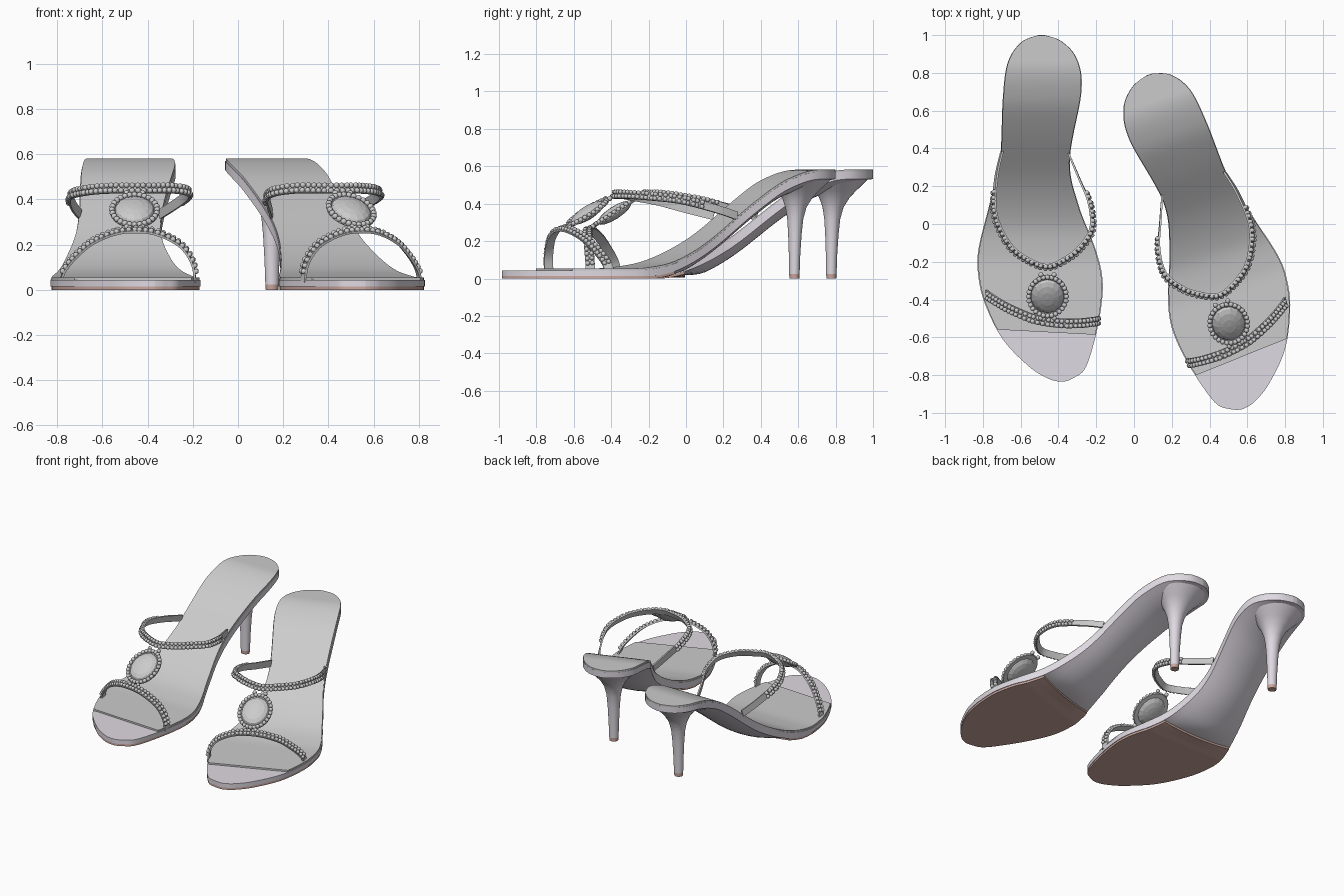
import bpy, bmesh, math
from mathutils import Vector, Matrix

if "Cube" in bpy.data.objects:
    bpy.data.objects.remove(bpy.data.objects["Cube"])

def material(name, rgb):
    m = bpy.data.materials.new(name)
    m.diffuse_color = (*rgb, 1)
    m.use_nodes = True
    m.node_tree.nodes["Principled BSDF"].inputs["Base Color"].default_value = m.diffuse_color
    return m

LILAC = material("lilac_leather", (0.74, 0.70, 0.76))
PINK = material("pink_rubber", (0.60, 0.39, 0.35))

# The right shoe is the left one mirrored, turned and shifted
TO_RIGHT = (Matrix.Translation((0.5, -0.524, 0)) @ Matrix.Rotation(math.radians(19), 4, 'Z')
            @ Matrix.Translation((-0.458, 0.38, 0)) @ Matrix.Diagonal((-1, 1, 1, 1)))

def finish(name, bm, mat=None, angle=40):
    bmesh.ops.recalc_face_normals(bm, faces=bm.faces)
    for side in ("left", "right"):
        if side == "right":
            bm.transform(TO_RIGHT)
            bmesh.ops.reverse_faces(bm, faces=bm.faces)
        me = bpy.data.meshes.new(f"{side}_{name}")
        bm.to_mesh(me)
        if angle:
            me.shade_smooth()
            me.set_sharp_from_angle(angle=math.radians(angle))
        if mat:
            me.materials.append(mat)
        bpy.context.collection.objects.link(bpy.data.objects.new(me.name, me))
    bm.free()

def spline(pts, t, closed=False):
    n = len(pts)
    i = int(math.floor(t)) if closed else min(int(t), n - 2)
    f = t - i
    pick = (lambda k: pts[k % n]) if closed else (lambda k: pts[max(0, min(n - 1, k))])
    a, b, c, d = (Vector(pick(i + k)) for k in (-1, 0, 1, 2))
    return b + (c - a) * f / 2 + (2 * a - 5 * b + 4 * c - d) * f * f / 2 + (3 * b - a - 3 * c + d) * f ** 3 / 2

def loft(rings):
    bm = bmesh.new()
    rows = [[bm.verts.new(p) for p in r] for r in rings]
    n = len(rows[0])
    for a, b in zip(rows, rows[1:]):
        for k in range(n):
            bm.faces.new((a[k], a[(k + 1) % n], b[(k + 1) % n], b[k]))
    bm.faces.new(rows[0])
    bm.faces.new(rows[-1])
    return bm

def step(a, b, x):
    t = max(0, min(1, (x - a) / (b - a)))
    return t * t * (3 - 2 * t)

# Foot outline, heel to toe, outer and inner side
OUTER = [(-.505, 1.0), (-.60, .96), (-.67, .85), (-.695, .66), (-.71, .34), (-.765, .105), (-.823, -.13),
         (-.825, -.27), (-.79, -.42), (-.695, -.61), (-.553, -.757), (-.45, -.82), (-.39, -.835)]
INNER = [(-.475, 1.0), (-.38, .965), (-.30, .87), (-.278, .70), (-.34, .34), (-.295, .105), (-.205, -.13),
         (-.167, -.29), (-.175, -.45), (-.214, -.635), (-.26, -.767), (-.32, -.815), (-.37, -.835)]
LOOP = OUTER + INNER[::-1]
# Side profile of the footbed (y, z)
PROFILE = [(-1, .052), (-.3, .052), (-.16, .058), (.01, .095), (.217, .205), (.49, .415),
           (.66, .525), (.86, .58), (1.1, .58)]

def footbed(y):
    def slope(k):
        a, b = PROFILE[max(0, k - 1)], PROFILE[min(len(PROFILE) - 1, k + 1)]
        return 0 if k < 2 or k > 6 else (b[1] - a[1]) / (b[0] - a[0])
    for k in range(len(PROFILE) - 1):
        (y0, z0), (y1, z1) = PROFILE[k], PROFILE[k + 1]
        if y <= y1:
            h = y1 - y0
            t = (y - y0) / h
            return (z0 * (1 + 2 * t) * (1 - t) ** 2 + z1 * t * t * (3 - 2 * t)
                    + h * slope(k) * t * (1 - t) ** 2 + h * slope(k + 1) * t * t * (t - 1))

def sole_top(y, u):
    return footbed(y) - 0.009

def sole_bottom(y, u):
    s = (footbed(y + .01) - footbed(y - .01)) / .02
    bulge = .05 * step(-.1, .12, y) * step(1.0, .8, y) if y < .8 else .05 * (1 - step(.8, 1.0, y))
    if y < .8:
        bulge = .05 * step(-.1, .12, y)
    return max(.014, footbed(y) - .009 - .04 * math.hypot(1, s) - bulge * (1 - u * u))

def slab(t0, t1, top, bottom, inset, rows=84, m=11):
    rings = []
    for r in range(rows + 1):
        t = t0 + (t1 - t0) * r / rows
        a, b = spline(LOOP, t, True), spline(LOOP, len(LOOP) - 1 - t, True)
        up, down = [], []
        for k in range(m):
            u = -1 + 2 * k / (m - 1)
            p = (a + b) / 2 + (b - a) / 2 * u * inset
            up.append((p.x, p.y, top(p.y, u)))
            down.append((p.x, p.y, bottom(p.y, u)))
        rings.append(up + down[::-1])
    return loft(rings)

finish("sole", slab(0, 12, sole_top, sole_bottom, 1), LILAC)
finish("insole", slab(0.05, 8.72, lambda y, u: footbed(y) + .002, lambda y, u: footbed(y) - .011, .985))
finish("outsole", slab(5.45, 11.95, sole_bottom, lambda y, u: max(0, sole_bottom(y, u) - .014), .985), PINK)

# Heel stem flaring into the sole, with a rubber tip
def heel(sections, n=28):
    rings = []
    for z, cy, rx, ry in sections:
        ring = []
        for k in range(n):
            a = 2 * math.pi * k / n
            y = cy + ry * math.sin(a)
            ring.append((-.487 + rx * math.cos(a), y, min(z, footbed(y) - .03)))
        rings.append(ring)
    return loft(rings)

finish("heel", heel([(.024, .777, .030, .028), (.12, .778, .033, .030), (.24, .78, .039, .036),
                     (.32, .782, .046, .043), (.38, .786, .060, .056), (.43, .793, .085, .08),
                     (.47, .80, .118, .11), (.50, .803, .15, .14), (.53, .805, .178, .168)]), LILAC)
finish("heel_tip", heel([(0, .777, .028, .026), (.026, .777, .030, .028)]), PINK)

# Beaded straps: a thin ribbon with two rows of small beads on its outer face
CENTRE = Vector((-.47, .2, .1))

def bead(bm, p, r=.0125):
    bmesh.ops.create_icosphere(bm, subdivisions=2, radius=r, matrix=Matrix.Translation(p))

def strap(name, pts, across, width, bead_limit):
    n = 20 * (len(pts) - 1)
    dense = [spline(pts, k / 20) for k in range(n + 1)]
    beads, rings, walked = bmesh.new(), [], 0
    for k, p in enumerate(dense):
        tan = (dense[min(n, k + 1)] - dense[max(0, k - 1)]).normalized()
        w = across(p)
        w = (w - tan * w.dot(tan)).normalized()
        nor = tan.cross(w)
        if nor.dot(p - CENTRE) < 0:
            nor = -nor
        if k % 4 == 0:
            rings.append([p + w * sx * width / 2 + nor * sn * .005
                          for sx, sn in ((-1, -1), (1, -1), (1, 1), (-1, 1))])
        walked += (p - dense[k - 1]).length if k else 0
        if walked > .025:
            walked -= .025
            if p.y < bead_limit and p.z > .08:
                for sx in (-1, 1):
                    bead(beads, p + w * sx * .0125 + nor * .008)
    finish(name, loft(rings))
    finish(name + "_beads", beads)

strap("toe_strap",
      [(-.785, -.37, .035), (-.765, -.385, .09), (-.71, -.42, .155), (-.635, -.46, .215), (-.52, -.505, .258),
       (-.39, -.525, .258), (-.29, -.525, .22), (-.235, -.52, .175), (-.20, -.515, .11), (-.19, -.51, .035)],
      lambda p: Vector((0, .95, .3)), .05, 1)
strap("instep_strap",
      [(-.70, .38, .335), (-.73, .24, .375), (-.735, .05, .42), (-.66, -.11, .44), (-.56, -.19, .448),
       (-.458, -.225, .448), (-.37, -.19, .448), (-.29, -.13, .448), (-.225, -.03, .435), (-.235, .105, .41),
       (-.29, .24, .37), (-.345, .37, .335)],
      lambda p: Vector(((-.48 - p.x) * 1.2, .4, .9)), .044, .17)

# Oval jewel: backing plate, faceted stone and a ring of beads
TILT = Matrix.Translation((-.458, -.38, .348)) @ Matrix.Rotation(math.radians(33), 4, 'X')
bm = bmesh.new()
bmesh.ops.create_cone(bm, cap_ends=True, segments=32, radius1=1, radius2=1, depth=.01,
                      matrix=TILT @ Matrix.Diagonal((.108, .13, 1, 1)))
finish("jewel_backing", bm)

bm = bmesh.new()
bmesh.ops.create_uvsphere(bm, u_segments=14, v_segments=8, radius=1,
                          matrix=TILT @ Matrix.Translation((0, 0, .004)) @ Matrix.Diagonal((.088, .106, .034, 1)))
finish("jewel_stone", bm, angle=0)

bm = bmesh.new()
for k in range(28):
    a = 2 * math.pi * k / 28
    bead(bm, TILT @ Vector((.1 * math.cos(a), .122 * math.sin(a), .008)), .0135)
for sx in (-1, 1):
    for sy in (-1, 1):
        bead(bm, TILT @ Vector((sx * .035, sy * .137, .006)), .0135)
finish("jewel_beads", bm)
